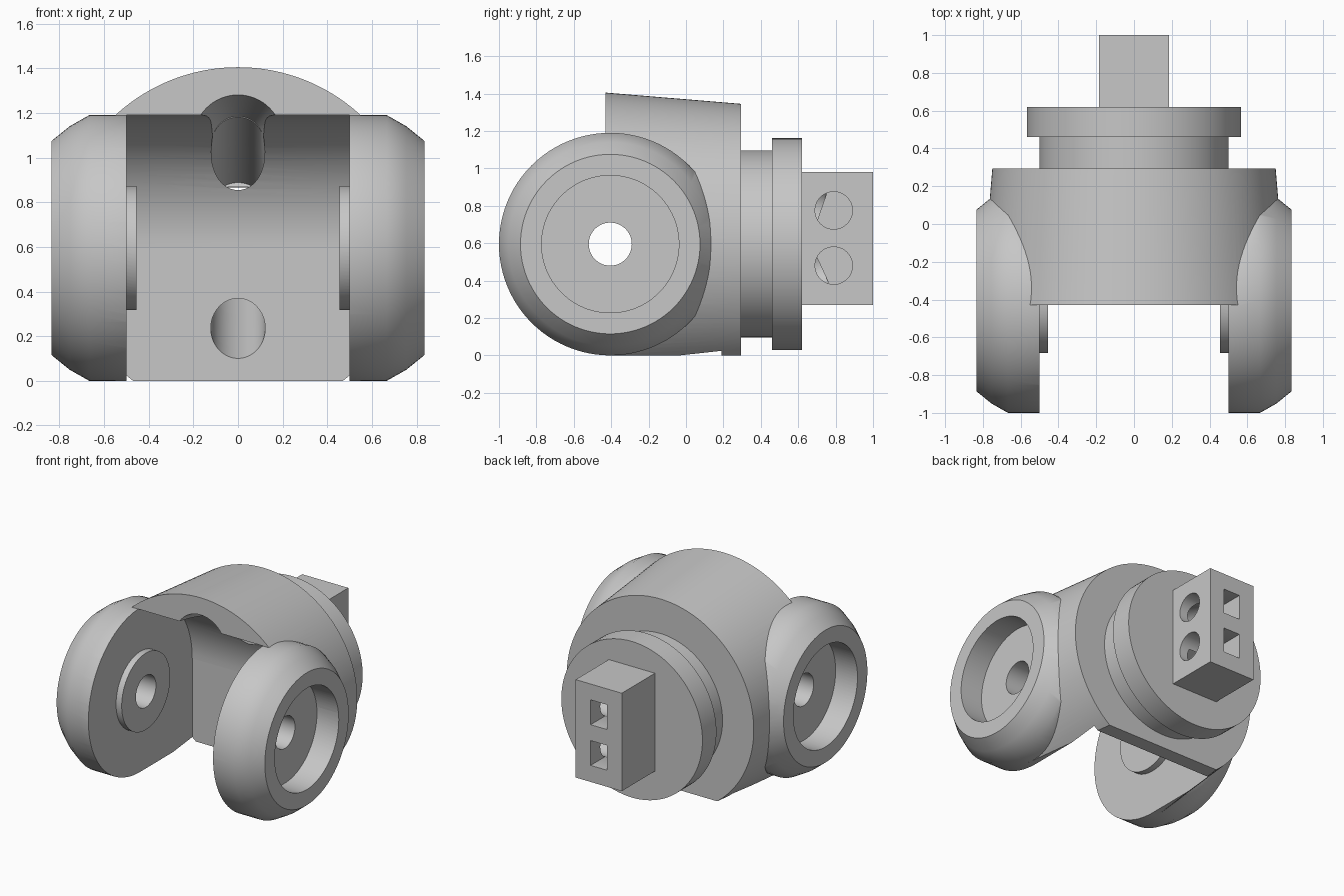
import bpy, bmesh, math
from mathutils import Vector, Matrix

cube = bpy.data.objects.get("Cube")
if cube:
    bpy.data.objects.remove(cube, do_unlink=True)

grey = bpy.data.materials.new("mid grey")
grey.use_nodes = True
GREY = (0.57, 0.57, 0.57, 1)
grey.diffuse_color = GREY
grey.node_tree.nodes["Principled BSDF"].inputs["Base Color"].default_value = GREY

AXIS_Y, AXIS_Z, WHEEL = -0.405, 0.595, 0.595


def finish(bm, name):
    bmesh.ops.recalc_face_normals(bm, faces=bm.faces)
    mesh = bpy.data.meshes.new(name)
    bm.to_mesh(mesh)
    bm.free()
    obj = bpy.data.objects.new(name, mesh)
    obj.data.materials.append(grey)
    bpy.context.collection.objects.link(obj)
    return obj


def rod(name, start, end, r1, r2=None, seg=96):
    """Cylinder or cone between two points."""
    a, b = Vector(start), Vector(end)
    turn = (b - a).to_track_quat('Z', 'Y').to_matrix().to_4x4()
    bm = bmesh.new()
    bmesh.ops.create_cone(bm, cap_ends=True, segments=seg, radius1=r1,
                          radius2=r1 if r2 is None else r2, depth=(b - a).length,
                          matrix=Matrix.Translation((a + b) / 2) @ turn)
    return finish(bm, name)


def box(name, lo, hi):
    a, b = Vector(lo), Vector(hi)
    bm = bmesh.new()
    bmesh.ops.create_cube(bm, size=1, matrix=Matrix.Translation((a + b) / 2)
                          @ Matrix.Diagonal((*(b - a), 1)))
    return finish(bm, name)


def cheek(name, side):
    """Round cheek with a softened outer rim, turned about the hinge axis."""
    profile = [(0.5, 0), (0.5, WHEEL), (0.667, WHEEL), (0.755, 0.545), (0.835, 0.48), (0.835, 0)]
    bm = bmesh.new()
    verts = [bm.verts.new((side * x, AXIS_Y + r, AXIS_Z)) for x, r in profile]
    edges = [bm.edges.new(pair) for pair in zip(verts, verts[1:])]
    bmesh.ops.spin(bm, geom=verts + edges, cent=(0, AXIS_Y, AXIS_Z), axis=(1, 0, 0),
                   angle=math.tau, steps=96)
    bmesh.ops.remove_doubles(bm, verts=bm.verts, dist=0.0005)
    return finish(bm, name)


def combine(target, tool, operation='DIFFERENCE', keep=False):
    mod = target.modifiers.new("combine", 'BOOLEAN')
    mod.operation, mod.object, mod.solver = operation, tool, 'EXACT'
    bpy.context.view_layer.objects.active = target
    bpy.ops.object.modifier_apply(modifier=mod.name)
    if not keep:
        bpy.data.objects.remove(tool, do_unlink=True)


def hinge_rod(name, x1, x2, r):
    return rod(name, (x1, AXIS_Y, AXIS_Z), (x2, AXIS_Y, AXIS_Z), r)


# Tapered body, flat underneath, with two round cheeks
yoke = rod("yoke", (0, -0.43, AXIS_Z), (0, 0.295, AXIS_Z), 0.81, 0.75, 160)
combine(yoke, box("floor_cut", (-2, -2, -1), (2, 2, 0)))
for side in (-1, 1):
    combine(yoke, cheek("cheek", side), 'UNION')

# Slot between the cheeks: rounded above, straight wall below
combine(yoke, hinge_rod("slot_round", -0.5, 0.5, WHEEL))
combine(yoke, box("slot_wall", (-0.5, -1.2, -0.2), (0.5, 0.19, AXIS_Z)))
combine(yoke, box("slot_front", (-0.5, -1.2, 0.3), (0.5, AXIS_Y, 1.19)))

# Inner bosses and outer recesses, then the pin hole
for side in (-1, 1):
    combine(yoke, hinge_rod("boss", side * 0.455, side * 0.52, 0.278), 'UNION')
    combine(yoke, hinge_rod("recess", side * 0.66, side * 1.2, 0.367))
combine(yoke, hinge_rod("pin_hole", -1.2, 1.2, 0.115))

# Stepped collar and square plug at the back
collar = rod("collar", (0, 0.28, AXIS_Z), (0, 0.47, AXIS_Z), 0.5)
combine(collar, rod("flange", (0, 0.46, AXIS_Z), (0, 0.62, AXIS_Z), 0.566), 'UNION')
plug = box("plug", (-0.185, 0.61, 0.27), (0.185, 1.0, 0.98))

# Plug sockets: round from one side, square from the back
for z in (0.48, 0.775):
    combine(plug, rod("side_socket", (-0.07, 0.79, z), (0.4, 0.79, z), 0.1, seg=48))
    combine(plug, box("back_socket", (-0.065, 0.75, z - 0.09), (0.065, 1.2, z + 0.09)))

# Sloping cable bores running from the plug to the slot
bores = [rod("lower_bore", (0, 0.72, 0.48), (0, 0.0, 0.147), 0.122, seg=64),
         rod("upper_bore", (0, 0.72, 0.775), (0, -0.15, 1.08), 0.12, seg=64)]
for bore in bores:
    for part in (yoke, collar, plug):
        combine(part, bore, keep=True)
    bpy.data.objects.remove(bore, do_unlink=True)
combine(yoke, rod("bore_mouth", (0, -0.08, 1.07), (0, -0.45, 1.08), 0.115, 0.205, 64))

# Smooth curved faces, keep hard edges
for part in (yoke, collar, plug):
    bpy.ops.object.select_all(action='DESELECT')
    part.select_set(True)
    bpy.context.view_layer.objects.active = part
    bpy.ops.object.shade_smooth_by_angle(angle=math.radians(30))
